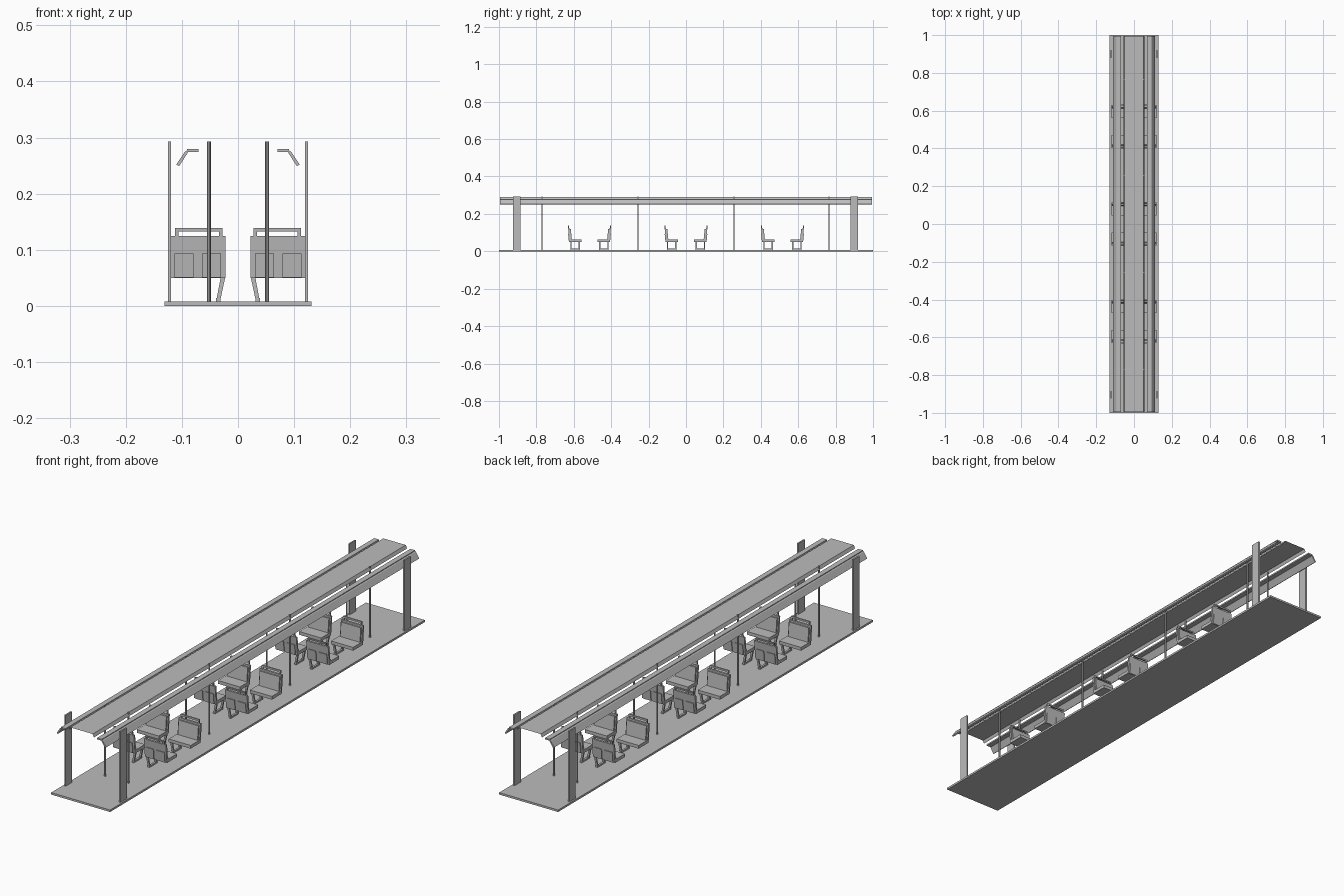
import bpy, bmesh
from mathutils import Vector

if "Cube" in bpy.data.objects:
    bpy.data.objects.remove(bpy.data.objects["Cube"], do_unlink=True)

grey = bpy.data.materials.new("mid_grey")
grey.use_nodes = True
COLOUR = (0.5, 0.5, 0.5, 1)
grey.diffuse_color = COLOUR
grey.node_tree.nodes["Principled BSDF"].inputs["Base Color"].default_value = COLOUR


def finish(name, bm):
    bmesh.ops.recalc_face_normals(bm, faces=bm.faces)
    mesh = bpy.data.meshes.new(name)
    bm.to_mesh(mesh)
    bm.free()
    mesh.materials.append(grey)
    obj = bpy.data.objects.new(name, mesh)
    bpy.context.collection.objects.link(obj)
    return obj


def prism(bm, outline, offset):
    """Solid from a planar outline swept along an offset."""
    face = bm.faces.new([bm.verts.new(p) for p in outline])
    new = bmesh.ops.extrude_face_region(bm, geom=[face], use_keep_orig=True)["geom"]
    for v in new:
        if isinstance(v, bmesh.types.BMVert):
            v.co += Vector(offset)


def box(bm, x0, x1, y0, y1, z0, z1):
    prism(bm, [(x0, y0, z0), (x1, y0, z0), (x1, y1, z0), (x0, y1, z0)], (0, 0, z1 - z0))


def box_object(name, *limits):
    bm = bmesh.new()
    box(bm, *limits)
    return finish(name, bm)


# Floor slab
box_object("floor", -0.131, 0.131, -1, 1, 0, 0.008)

# Thin ceiling sheet with turned-down edges
bm = bmesh.new()
section = [(-0.056, 0.278), (-0.05, 0.29), (0.05, 0.29), (0.056, 0.278)]
rows = [[bm.verts.new((x, y, z)) for x, z in section] for y in (-0.995, 0.995)]
for i in range(3):
    bm.faces.new((rows[0][i], rows[0][i + 1], rows[1][i + 1], rows[1][i]))
finish("ceiling_panel", bm)

# Overhead racks, end posts and aisle poles on both sides
for side, label in ((1, "left"), (-1, "right")):
    bm = bmesh.new()
    shelf = [(0.07, 0.274), (0.091, 0.274), (0.091, 0.28), (0.07, 0.28)]
    flap = [(0.091, 0.277), (0.095, 0.2745), (0.11, 0.252), (0.105, 0.249), (0.0895, 0.273)]
    for profile in (shelf, flap):
        prism(bm, [(side * x, -0.995, z) for x, z in profile], (0, 1.99, 0))
    finish(label + "_overhead_rack", bm)

    for y in (-0.905, 0.9):
        box_object(label + "_end_post", side * 0.122 - 0.003, side * 0.122 + 0.003,
                   y - 0.02, y + 0.02, 0.008, 0.293)
    for y in (-0.77, -0.257, 0.257, 0.765):
        bm = bmesh.new()
        bmesh.ops.create_cone(bm, cap_ends=True, segments=8, radius1=0.0035,
                              radius2=0.0035, depth=0.285)
        bmesh.ops.translate(bm, verts=bm.verts, vec=(side * 0.052, y, 0.1505))
        finish(label + "_aisle_pole", bm)


def back_y(z):
    """Rear surface of the leaning backrest."""
    return 0.107 + (z - 0.05) * 0.1


def leaning_slab(bm, x0, x1, z0, z1, near, far):
    prism(bm, [(x0, back_y(z0) + near, z0), (x0, back_y(z0) + far, z0),
               (x0, back_y(z1) + far, z1), (x0, back_y(z1) + near, z1)], (x1 - x0, 0, 0))


def seat(name, side, facing, bay):
    bm = bmesh.new()
    # Cushion and backrest
    box(bm, 0.022, 0.12, 0.044, 0.107, 0.05, 0.063)
    leaning_slab(bm, 0.022, 0.12, 0.05, 0.125, -0.008, 0)
    leaning_slab(bm, 0.027, 0.115, 0.063, 0.119, -0.014, -0.008)
    # Rear pads
    for x0 in (0.03, 0.079):
        leaning_slab(bm, x0, x0 + 0.034, 0.051, 0.093, 0, 0.003)
    # Grab rail
    leaning_slab(bm, 0.028, 0.112, 0.133, 0.139, -0.006, 0)
    for x0 in (0.028, 0.106):
        leaning_slab(bm, x0, x0 + 0.006, 0.124, 0.133, -0.006, 0)
    # Slanted floor frame on the aisle side
    for y0 in (0.051, 0.095):
        prism(bm, [(0.023, y0, 0.05), (0.031, y0, 0.05), (0.039, y0, 0.008),
                   (0.032, y0, 0.008)], (0, 0.007, 0))
    box(bm, 0.031, 0.039, 0.051, 0.102, 0.008, 0.014)
    for v in bm.verts:
        v.co.x *= side
        v.co.y = bay + facing * v.co.y
    finish(name, bm)


# Facing pairs of seats in three bays
for bay in (-0.516, 0, 0.516):
    for side, label in ((1, "left"), (-1, "right")):
        seat(label + "_front_seat", side, -1, bay)
        seat(label + "_rear_seat", side, 1, bay)
